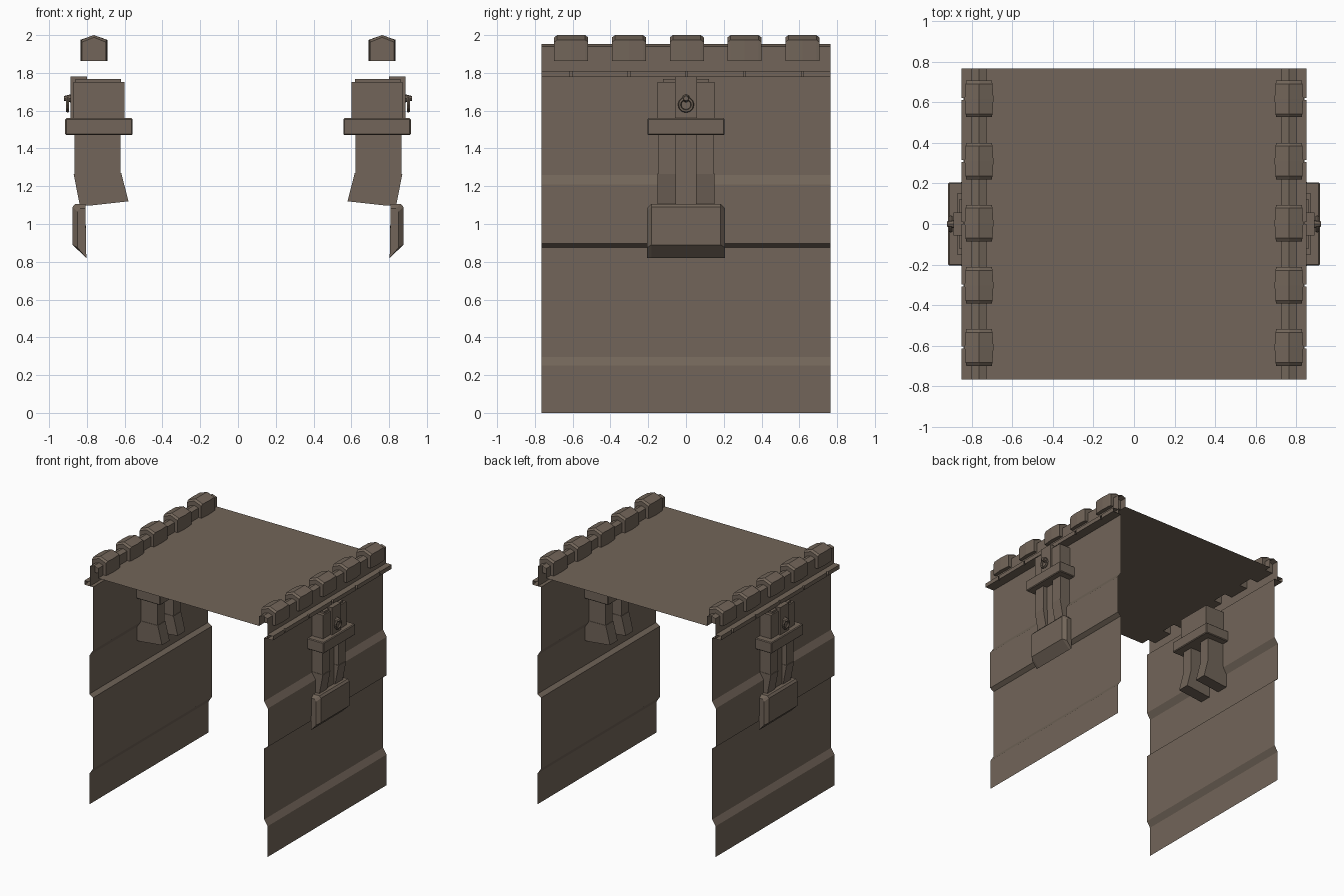
import bpy, bmesh, math
from mathutils import Matrix, Vector

if "Cube" in bpy.data.objects:
    bpy.data.objects.remove(bpy.data.objects["Cube"])

stone = bpy.data.materials.new("weathered_brown_stone")
stone.diffuse_color = (0.168, 0.130, 0.100, 1)
stone.use_nodes = True
stone.node_tree.nodes["Principled BSDF"].inputs["Base Color"].default_value = stone.diffuse_color


def make(name, bm, solid=True):
    """Turn a bmesh of the right-hand side into an object mirrored in x."""
    if solid:
        bmesh.ops.recalc_face_normals(bm, faces=bm.faces)
    me = bpy.data.meshes.new(name)
    bm.to_mesh(me)
    bm.free()
    me.materials.append(stone)
    ob = bpy.data.objects.new(name, me)
    bpy.context.collection.objects.link(ob)
    ob.modifiers.new("mirror", "MIRROR").use_axis[0] = True
    return ob


def sheet(bm, profile, y0, y1):
    """Open surface: an x-z profile swept along y."""
    rows = [(bm.verts.new((x, y0, z)), bm.verts.new((x, y1, z))) for x, z in profile]
    for a, b in zip(rows, rows[1:]):
        bm.faces.new((a[0], a[1], b[1], b[0]))


def loft(bm, sections):
    """Closed solid through (y, x-z outline) sections."""
    rings = [[bm.verts.new((x, y, z)) for x, z in o] for y, o in sections]
    n = len(rings[0])
    for a, b in zip(rings, rings[1:]):
        for i in range(n):
            j = (i + 1) % n
            bm.faces.new((a[i], a[j], b[j], b[i]))
    bm.faces.new(rings[0])
    bm.faces.new(rings[-1])


def box(name, x0, x1, y, z0, z1, bevel=0.0):
    bm = bmesh.new()
    loft(bm, [(s * y, [(x0, z0), (x1, z0), (x1, z1), (x0, z1)]) for s in (-1, 1)])
    if bevel:
        bmesh.ops.bevel(bm, geom=bm.edges[:], offset=bevel, segments=1, affect="EDGES")
    return make(name, bm)


L = 0.765  # half length
slots = [0.004 + i * 0.306 for i in range(-2, 3)]

# Stepped wall, raised parapet strip and sunken roof as one open shell
bm = bmesh.new()
sheet(bm, [(0.803, 0), (0.803, 0.25), (0.772, 0.297), (0.772, 0.875), (0.805, 0.897),
           (0.805, 1.21), (0.772, 1.26), (0.772, 1.777), (0.80, 1.777),
           (0.80, 1.94), (0.763, 1.953), (0.726, 1.94), (0.726, 1.862), (0, 1.862)], -L, L)
make("wall_and_roof_shell", bm, False)

# Ledge course, split by narrow joints with a recessed backing
bm = bmesh.new()


def ledge(x):
    return [(0.795, 1.777), (x, 1.777), (x, 1.81), (0.80, 1.81)]


cuts = [-L - 0.005] + slots + [L + 0.005]
for a, b in zip(cuts, cuts[1:]):
    sheet(bm, ledge(0.85), a + 0.005, b - 0.005)
for y in slots:
    sheet(bm, ledge(0.84), y - 0.005, y + 0.005)
make("ledge_course", bm, False)

# Merlons with ridged tops and slightly swollen sides
bm = bmesh.new()


def merlon(w, top):
    c = 0.763
    return [(c - w, 1.864), (c + w, 1.864), (c + w, top - 0.025), (c, top), (c - w, top - 0.025)]


for y in slots:
    loft(bm, [(y - 0.09, merlon(0.063, 1.988)), (y - 0.074, merlon(0.066, 2.0)),
              (y, merlon(0.071, 2.0)),
              (y + 0.074, merlon(0.066, 2.0)), (y + 0.09, merlon(0.063, 1.988))])
make("merlons", bm)

# Bracket head and slab
box("bracket_head", 0.60, 0.872, 0.15, 1.55, 1.752)
box("bracket_head_top", 0.62, 0.86, 0.122, 1.74, 1.767)
box("ring_plate", 0.80, 0.888, 0.057, 1.55, 1.782)
box("bracket_slab", 0.558, 0.915, 0.205, 1.47, 1.56, 0.006)

# Paired legs, upper straight and lower splayed inwards, with a recessed web
upper, lower = bmesh.new(), bmesh.new()
for s in (-1, 1):
    loft(upper, [(s * y, [(0.622, 1.265), (0.865, 1.265), (0.865, 1.475), (0.622, 1.475)])
                 for y in (0.056, 0.147)])
    loft(lower, [(s * y, [(0.580, 1.12), (0.78, 1.098), (0.838, 1.10), (0.870, 1.265), (0.618, 1.27)])
                 for y in (0.052, 0.15)])
make("bracket_upper_legs", upper)
make("bracket_lower_legs", lower)
box("bracket_web", 0.81, 0.828, 0.058, 1.09, 1.475)

# Foot plate with chamfered ends and sloped underside
bm = bmesh.new()


def foot(x, z, top):
    return [(0.803, 0.82), (x, z), (x, top - 0.016), (x - 0.014, top), (0.808, top)]


loft(bm, [(-0.207, foot(0.85, 0.875, 1.082)), (-0.183, foot(0.876, 0.89, 1.106)),
          (0.183, foot(0.876, 0.89, 1.106)), (0.207, foot(0.85, 0.875, 1.082))])
make("bracket_foot_plate", bm)

# Hanging ring and its lug
bm = bmesh.new()
N, M, R, r = 12, 6, 0.034, 0.009
grid = []
for i in range(N):
    a = 2 * math.pi * i / N
    row = []
    for j in range(M):
        b = 2 * math.pi * j / M
        d = R + r * math.cos(b)
        row.append(bm.verts.new((0.902 + r * math.sin(b), d * math.cos(a), 1.632 + d * math.sin(a))))
    grid.append(row)
for i in range(N):
    for j in range(M):
        k, m = (i + 1) % N, (j + 1) % M
        bm.faces.new((grid[i][j], grid[k][j], grid[k][m], grid[i][m]))
make("hanging_ring", bm)

bm = bmesh.new()
bmesh.ops.create_cone(bm, cap_ends=True, segments=8, radius1=0.022, radius2=0.013, depth=0.036,
                      matrix=Matrix.Translation(Vector((0.902, 0, 1.665))) @ Matrix.Rotation(math.pi / 2, 4, "Y"))
make("ring_lug", bm)
